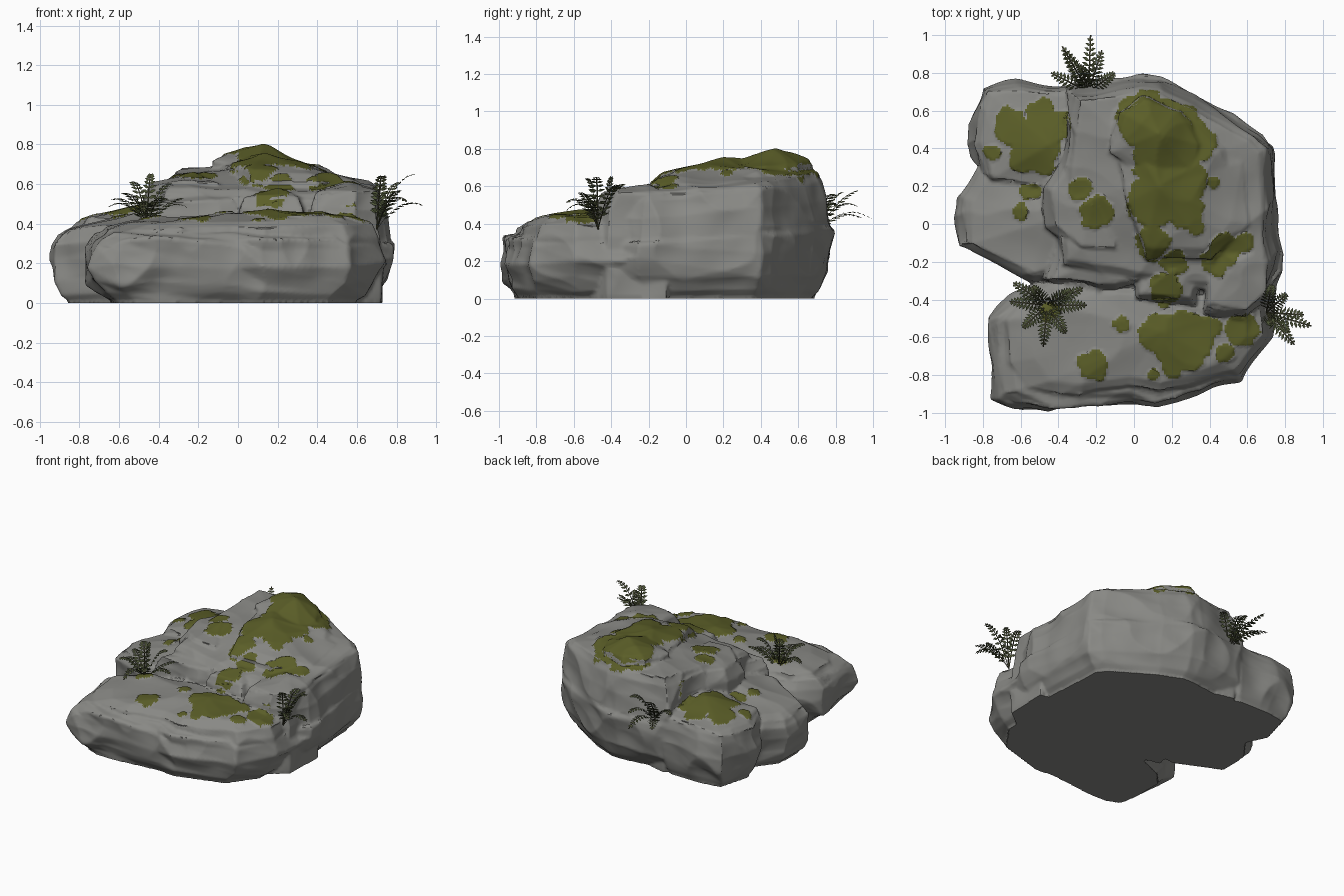
import bpy, bmesh, math, random
from mathutils import Vector, noise

random.seed(4)
cube = bpy.data.objects.get("Cube")
if cube:
    bpy.data.objects.remove(cube)


def material(name, colour):
    mat = bpy.data.materials.new(name)
    mat.use_nodes = True
    mat.diffuse_color = (*colour, 1)
    bsdf = mat.node_tree.nodes["Principled BSDF"]
    bsdf.inputs["Base Color"].default_value = (*colour, 1)
    bsdf.inputs["Roughness"].default_value = 0.9
    return mat


STONE = material("grey stone", (0.25, 0.25, 0.235))
MOSS = material("olive moss", (0.105, 0.113, 0.021))
LEAF = material("fern green", (0.07, 0.085, 0.036))
STEM = material("dark fern stem", (0.045, 0.045, 0.022))


def add_object(name, bm, mats):
    mesh = bpy.data.meshes.new(name)
    bm.to_mesh(mesh)
    bm.free()
    for mat in mats:
        mesh.materials.append(mat)
    obj = bpy.data.objects.new(name, mesh)
    bpy.context.collection.objects.link(obj)
    return obj


# Side profiles: (height fraction, scale about the peak)
BULGE = [(0, .8), (.12, .89), (.3, .96), (.55, 1), (.8, .97), (.93, .92), (1, .84)]
WALL = [(0, .79), (.08, .87), (.2, .95), (.4, 1), (.54, .99), (.58, .965), (.78, .94), (.93, .9), (1, .84)]
CAP = [(0, 1), (.6, 1), (.85, .95), (1, .8)]


def block(bm, outline, peak, base, rim, profile, tilt=(0, 0), rough=.012):
    """Loft a closed rocky block from a plan outline up to a peak."""
    centre = Vector(peak[:2])
    rings = []
    for frac, scale in profile:
        ring = []
        for point in outline:
            p = centre + (Vector(point) - centre) * scale
            lean = (p - centre).dot(Vector(tilt))
            z = base + (rim + lean - base) * frac
            wobble = rough if frac > 0 else 0
            ring.append(bm.verts.new((p.x + random.uniform(-wobble, wobble),
                                      p.y + random.uniform(-wobble, wobble),
                                      z + random.uniform(-wobble, wobble))))
        rings.append(ring)
    count = len(outline)
    top, bottom = bm.verts.new(peak), bm.verts.new((*centre, base))
    for i in range(count):
        j = (i + 1) % count
        for low, high in zip(rings, rings[1:]):
            bm.faces.new((low[i], low[j], high[j]))
            bm.faces.new((low[i], high[j], high[i]))
        bm.faces.new((rings[-1][i], rings[-1][j], top))
        bm.faces.new((rings[0][j], rings[0][i], bottom))


rock = bmesh.new()
# Main body on the right and rear
block(rock, [(-.37, .73), (.03, .78), (.13, .77), (.33, .69), (.68, .47), (.74, .4), (.79, -.27),
             (.71, -.42), (.3, -.4), (-.1, -.34), (-.44, -.26), (-.45, .1), (-.4, .5)],
      (.18, .25, .7), 0, .62, WALL, (-.02, .11))
# Broad upper slope and the summit dome on it
block(rock, [(-.1, .6), (.05, .68), (.27, .62), (.52, .42), (.6, .32), (.62, -.02), (.42, -.22),
             (.05, -.2), (-.05, .1), (-.14, .36)], (.13, .2, .745), .4, .68, CAP, (-.05, .06))
block(rock, [(-.1, .6), (.05, .68), (.25, .62), (.4, .42), (.36, .22), (.1, .2), (-.13, .38)],
      (.13, .48, .795), .5, .725, CAP, (-.08, .04))
# Raised block left of the dome
block(rock, [(-.37, .6), (-.3, .69), (-.17, .66), (-.16, .35), (-.05, .02), (-.08, -.2),
             (-.28, -.18), (-.48, -.02), (-.48, .2), (-.38, .33)], (-.22, .1, .65), 0, .61, CAP)
# Stepped stones between the body and the front ledge
block(rock, [(0, -.4), (.33, -.43), (.38, -.2), (.2, -.1), (0, -.2)], (.2, -.25, .58), 0, .54, CAP)
block(rock, [(.36, -.48), (.6, -.51), (.72, -.42), (.73, -.1), (.35, -.1)], (.55, -.2, .61), 0, .56, CAP)
block(rock, [(-.48, -.3), (-.2, -.36), (.02, -.33), (.02, -.1), (-.42, -.08)], (-.2, -.2, .55), 0, .52, CAP)
# Front ledge: wide lower slab and upper slab
block(rock, [(-.78, -.5), (-.66, -.37), (-.25, -.2), (.3, -.1), (.74, -.3), (.73, -.6), (.57, -.83),
             (.13, -.96), (0, -.94), (-.45, -.99), (-.62, -.98), (-.74, -.93), (-.77, -.72)],
      (-.05, -.62, .38), 0, .36, BULGE, (0, .04), .018)
block(rock, [(-.72, -.5), (-.6, -.38), (-.3, -.33), (.3, -.33), (.7, -.4), (.7, -.6), (.54, -.78),
             (.13, -.9), (-.05, -.87), (-.4, -.92), (-.6, -.89), (-.7, -.74)],
      (.15, -.57, .465), .15, .43, CAP, (.02, .03))
# Left shoulder and rear left block
block(rock, [(-.94, -.12), (-.55, -.3), (-.2, -.22), (-.1, .3), (-.78, .36), (-.94, .15)],
      (-.45, .02, .47), 0, .42, BULGE, (.1, 0))
block(rock, [(-.81, .72), (-.62, .75), (-.33, .74), (-.1, .6), (-.2, .1), (-.79, .22), (-.89, .43)],
      (-.45, .42, .5), 0, .44, BULGE, (.06, 0))
bmesh.ops.recalc_face_normals(rock, faces=rock.faces)
boulder = add_object("boulder", rock, [STONE, MOSS])

# Fuse the blocks into one stone
fuse = boulder.modifiers.new("fuse", 'REMESH')
fuse.mode = 'VOXEL'
fuse.voxel_size = .011
graph = bpy.context.evaluated_depsgraph_get()
fused = bpy.data.meshes.new_from_object(boulder.evaluated_get(graph))
boulder.modifiers.clear()
boulder.data = fused

# Moss patches in plan: x, y, radius
PATCHES = {
    "summit": [(.06, .56, .15), (.2, .47, .18), (.34, .42, .1), (.1, .33, .11), (.1, .12, .14),
               (.22, .24, .17), (.27, .07, .1), (.41, .22, .03)],
    "slope": [(.32, -.01, .05), (.1, -.1, .09), (.21, -.2, .07), (.17, -.35, .09), (.48, -.14, .09),
              (.43, -.2, .07), (.58, -.1, .05)],
    "raised": [(-.28, .18, .06), (-.2, .06, .09)],
    "rear_left": [(-.65, .52, .1), (-.49, .57, .09), (-.52, .42, .13), (-.42, .52, .09), (-.58, .35, .08),
                  (-.54, .17, .05), (-.6, .07, .04), (-.75, .37, .04), (-.47, .3, .05)],
    "ledge": [(.12, -.58, .1), (.26, -.62, .16), (.41, -.55, .06), (.57, -.56, .09), (.2, -.76, .06),
              (.1, -.8, .03), (.48, -.68, .05), (-.22, -.75, .08), (-.07, -.53, .04), (-.45, -.46, .05)],
}
DISCS = [disc for group in PATCHES.values() for disc in group]


def moss_depth(p):
    edge = .022 * noise.noise(p * 14) + .012 * noise.noise(p * 30)
    return max(r - math.hypot(p.x - x, p.y - y) for x, y, r in DISCS) + edge


# Chisel the stone with soft ridges, level its foot, thicken and colour the moss
bm = bmesh.new()
bm.from_mesh(fused)
bm.normal_update()
for v in bm.verts:
    n = v.normal.copy()
    chip = (.2 - abs(noise.noise(v.co * 3.5))) * .05 + noise.noise(v.co * 8) * .006
    if v.co.z < .012:
        v.co.z = 0
    else:
        v.co += n * (chip * min(1, v.co.z * 8) * (.5 if n.z > .6 else 1))
        if n.z > .4 and moss_depth(v.co) > 0:
            v.co.z += .008
bm.normal_update()
for f in bm.faces:
    c = f.calc_center_median()
    f.material_index = int(f.normal.z > .3 and c.z > .38 and moss_depth(c) > 0)
bm.to_mesh(fused)
bm.free()
bpy.context.view_layer.objects.active = boulder
boulder.select_set(True)
bpy.ops.object.shade_smooth_by_angle(angle=math.radians(40))
boulder.select_set(False)


def frond(bm, root, reach, arch):
    """Arched stem strip with tapering pairs of broad leaflets."""
    side = Vector((-reach.y, reach.x, 0)).normalized()

    def at(t):
        return root + reach * t + Vector((0, 0, arch * t * (1 - t)))

    steps = 11
    for i in range(steps):
        t = i / steps
        a, b = at(t), at((i + 1) / steps)
        along = (b - a).normalized()
        w = side * .004
        bm.faces.new([bm.verts.new(q) for q in (a - w, a + w, b + w, b - w)]).material_index = 1
        if i < 2:
            continue
        size = .058 * (1 - t) ** .5 * min(1, .4 + t * 2)
        for s in (-1, 1):
            tip = a + side * (s * size) + along * (size * .5) - Vector((0, 0, size * .2))
            mid = a.lerp(tip, .45)
            wide = along * .01
            bm.faces.new([bm.verts.new(q) for q in (a, mid + wide, tip, mid - wide)])


def fern(name, root, tips):
    bm = bmesh.new()
    for tip in tips:
        frond(bm, Vector(root), Vector(tip), random.uniform(.15, .35))
    add_object(name, bm, [LEAF, STEM])


# Each fern lists how far its frond tips lie from the root
fern("front_left_fern", (-.46, -.43, .38),
     [(-.2, .02, .1), (-.18, .12, .14), (-.08, .1, .23), (-.02, -.22, .08), (.1, -.15, .14),
      (.21, 0, .1), (.13, .08, .22), (-.13, -.12, .17), (.02, .03, .27), (.19, .09, .15)])
fern("right_fern", (.7, -.47, .37),
     [(.2, -.01, .28), (.24, -.07, .12), (.15, -.17, .14), (.11, .1, .24),
      (.03, .15, .22), (.03, -.06, .27), (.12, -.1, .2)])
fern("rear_fern", (-.24, .7, .35),
     [(.01, .3, .07), (-.13, .22, .23), (-.2, .1, .15), (.14, .1, .2),
      (.07, .22, .14), (-.04, .14, .22), (-.14, .24, .08)])
